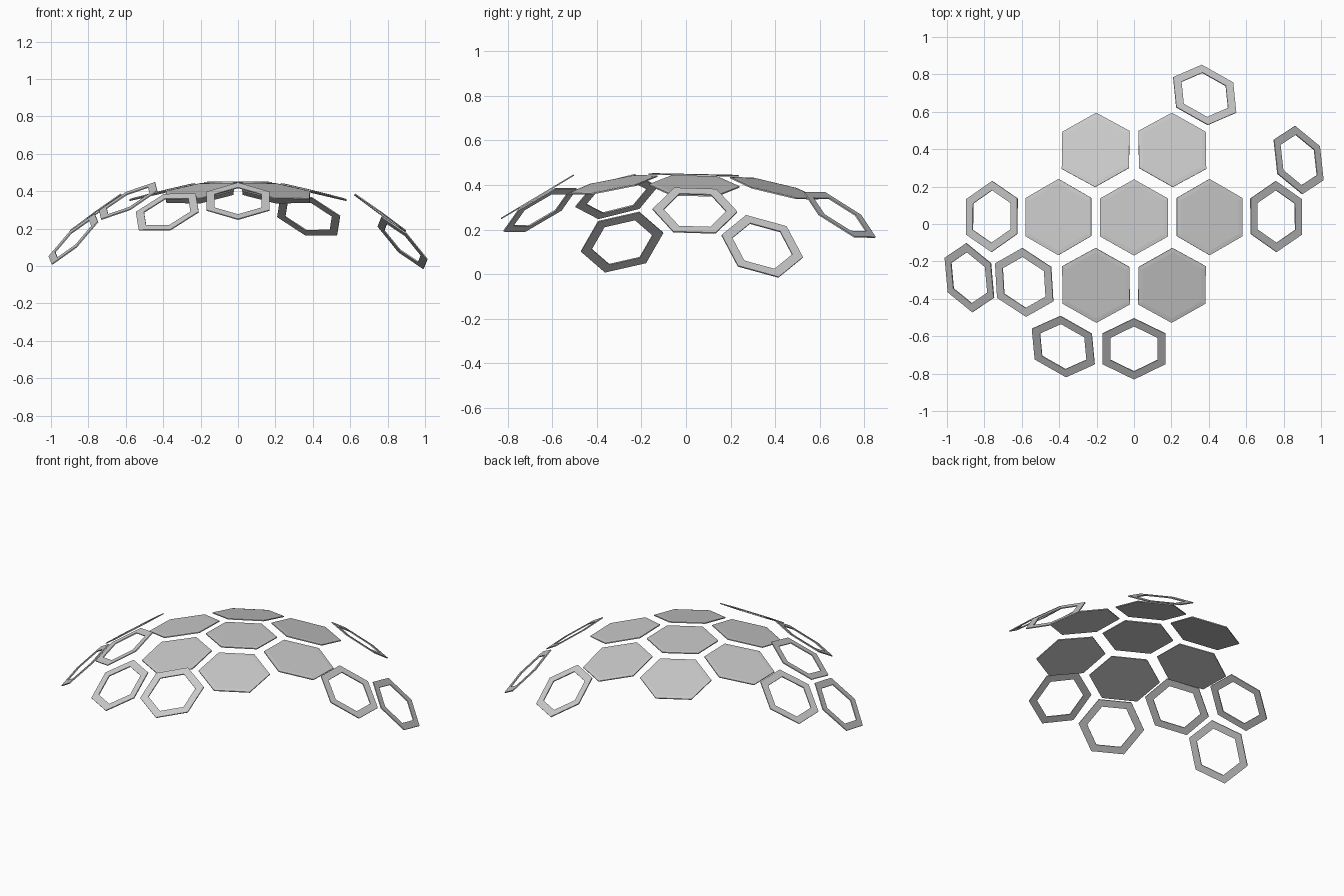
import bpy, bmesh
from math import sin, cos, pi, sqrt
from mathutils import Vector, Matrix

if "Cube" in bpy.data.objects:
    bpy.data.objects.remove(bpy.data.objects["Cube"])


def make_tile(name, x, y, shell_r, shell_z, half_w, half_h, thick, hole=0.0):
    """Pointy-top hexagon lying tangent to a shallow dome; hole makes a frame."""
    centre = Vector((x, y, sqrt(shell_r ** 2 - x * x - y * y)))
    rot = Vector((0, 0, 1)).rotation_difference(centre.normalized())
    bm = bmesh.new()

    def loop(scale, z):
        return [bm.verts.new((half_w * scale * cos(pi / 6 + i * pi / 3) / cos(pi / 6),
                              half_h * scale * sin(pi / 6 + i * pi / 3), z)) for i in range(6)]

    top, bottom = loop(1, thick / 2), loop(1, -thick / 2)
    if hole:
        loops = [top, bottom, loop(hole, -thick / 2), loop(hole, thick / 2)]
        pairs = list(zip(loops, loops[1:] + loops[:1]))
    else:
        # shallow raised centre panel on solid tiles
        panel = loop(0.88, thick / 2 + 0.002)
        pairs = [(panel, top), (top, bottom)]
        bm.faces.new(panel)
        bm.faces.new(bottom)
    for a, b in pairs:
        for i in range(6):
            j = (i + 1) % 6
            bm.faces.new((a[i], b[i], b[j], a[j]))
    bmesh.ops.recalc_face_normals(bm, faces=bm.faces)
    mesh = bpy.data.meshes.new(name)
    bm.to_mesh(mesh)
    bm.free()
    obj = bpy.data.objects.new(name, mesh)
    obj.matrix_world = Matrix.Translation(centre + Vector((0, 0, shell_z))) @ rot.to_matrix().to_4x4()
    bpy.context.collection.objects.link(obj)


# solid tiles: one in the middle and six around it
solid = [(0, 0.035), (0.404, 0.037), (-0.404, 0.037),
         (0.205, 0.396), (-0.205, 0.396), (0.203, -0.328), (-0.203, -0.328)]
for k, (x, y) in enumerate(solid):
    make_tile(f"solid_tile_{k + 1}", x, y, 1.7, 0.445 - 1.7, 0.181, 0.204, 0.006)

# open frames scattered around the rim on a tighter dome
frames = [(0, -0.667), (-0.378, -0.655), (-0.587, -0.312), (-0.76, 0.04),
          (0.76, 0.04), (-0.88, -0.287), (0.88, 0.342), (0.378, 0.69)]
for k, (x, y) in enumerate(frames):
    make_tile(f"open_frame_{k + 1}", x, y, 1.3, -0.769, 0.168, 0.19, 0.006, hole=0.74)
